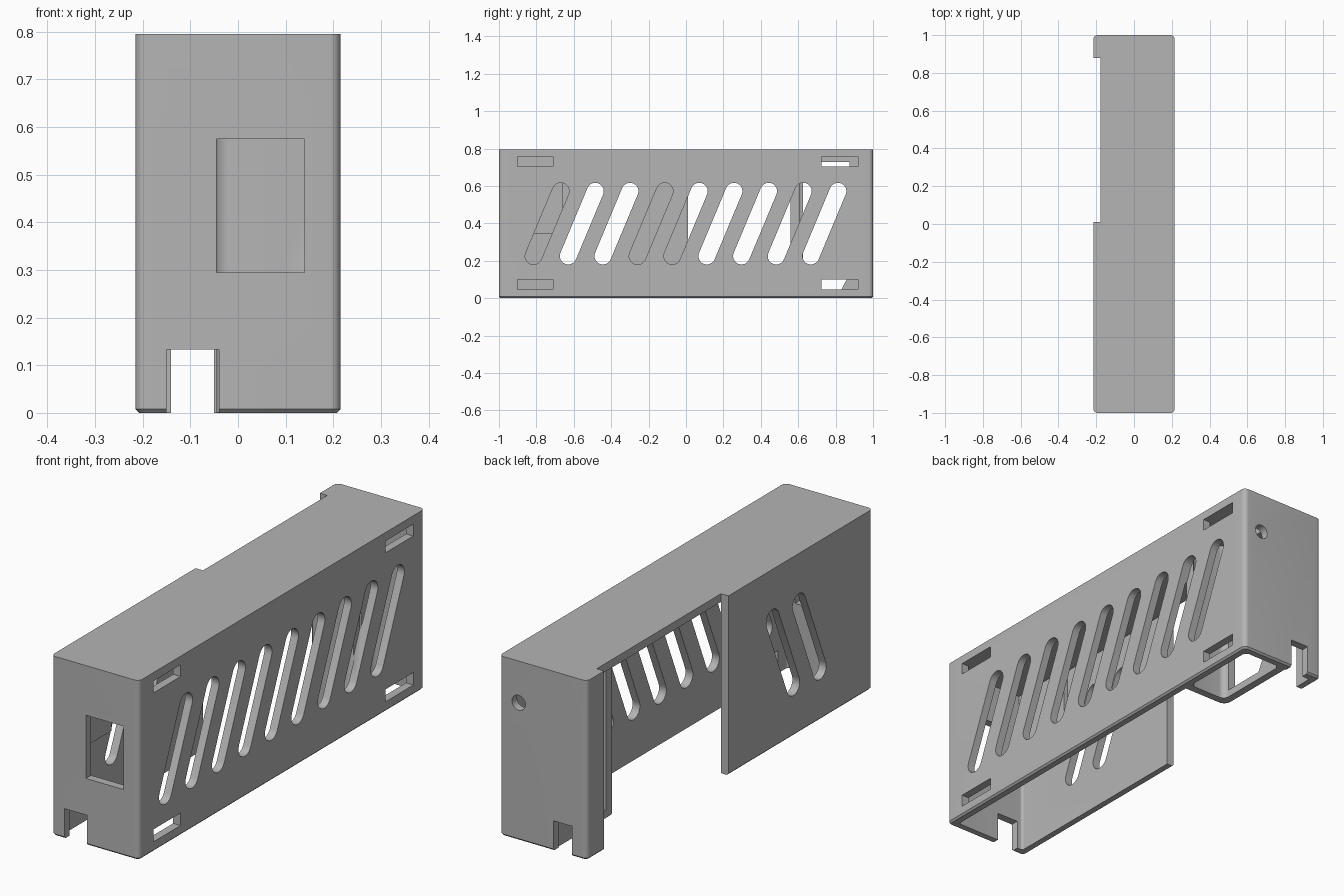
import bpy, bmesh, math
from mathutils import Vector

cube = bpy.data.objects.get("Cube")
if cube:
    bpy.data.objects.remove(cube, do_unlink=True)

gray = bpy.data.materials.new("matte_gray")
gray.use_nodes = True
color = (0.46, 0.46, 0.46, 1)
gray.diffuse_color = color
gray.node_tree.nodes["Principled BSDF"].inputs["Base Color"].default_value = color


def finish(bm, name):
    bmesh.ops.recalc_face_normals(bm, faces=bm.faces)
    mesh = bpy.data.meshes.new(name)
    bm.to_mesh(mesh)
    bm.free()
    mesh.materials.append(gray)
    obj = bpy.data.objects.new(name, mesh)
    bpy.context.collection.objects.link(obj)
    return obj


def box(name, x, y, z, radius=0, rounded=None, chamfer=0):
    """Box from ranges, with rounded upright edges and a chamfered bottom."""
    bm = bmesh.new()
    bmesh.ops.create_cube(bm, size=1)
    for v in bm.verts:
        v.co = Vector([r[0] if c < 0 else r[1] for c, r in zip(v.co, (x, y, z))])
    if radius:
        edges = [e for e in bm.edges
                 if abs(e.verts[0].co.z - e.verts[1].co.z) > 1e-4
                 and (rounded is None or rounded(e.verts[0].co))]
        bmesh.ops.bevel(bm, geom=edges, offset=radius, segments=8, profile=0.5,
                        affect='EDGES')
    if chamfer:
        edges = [e for e in bm.edges if all(v.co.z < z[0] + 1e-5 for v in e.verts)]
        bmesh.ops.bevel(bm, geom=edges, offset=chamfer, segments=1, affect='EDGES')
    return finish(bm, name)


def prism(name, outline, x0, x1):
    """Extrude a (y, z) outline along x."""
    bm = bmesh.new()
    face = bm.faces.new([bm.verts.new((x0, y, z)) for y, z in outline])
    result = bmesh.ops.extrude_face_region(bm, geom=[face])
    verts = [g for g in result["geom"] if isinstance(g, bmesh.types.BMVert)]
    bmesh.ops.translate(bm, verts=verts, vec=(x1 - x0, 0, 0))
    return finish(bm, name)


def combine(target, tool, operation='DIFFERENCE'):
    mod = target.modifiers.new("combine", 'BOOLEAN')
    mod.operation = operation
    mod.solver = 'EXACT'
    mod.object = tool
    bpy.context.view_layer.objects.active = target
    bpy.ops.object.modifier_apply(modifier=mod.name)
    bpy.data.objects.remove(tool, do_unlink=True)


W, H, T = 0.215, 0.795, 0.036
IX, IY, IZ = W - T, 1 - T, H - T

# Open-bottomed shell
cover = box("cover", (-W, W), (-1, 1), (0, H), 0.022, chamfer=0.008)
combine(cover, box("cavity", (-IX, IX), (-IY, IY), (-0.1, IZ), 0.012))

# Inner compartment at the back, with a large side opening
cell = box("compartment", (-0.045, IX + 0.01), (0.56, IY + 0.01), (0.001, IZ + 0.01),
           0.035, lambda c: c.x < 0 and c.y < 0.7)
combine(cell, box("compartment_cavity", (-0.01, IX), (0.595, IY), (-0.1, IZ), 0.028))
opening = [(0.625, 0.035), (0.825, 0.035), (0.875, 0.13), (0.875, 0.727), (0.625, 0.727)]
combine(cell, prism("compartment_opening", opening, -0.1, 0.03))
combine(cover, cell, 'UNION')

# Pad inside the right wall near the front
combine(cover, box("pad", (-IX - 0.01, -IX + 0.02), (-IY - 0.01, -0.66),
                   (0.345, IZ + 0.01)), 'UNION')

# Missing section of the right wall
combine(cover, box("side_gap", (-0.3, -IX + 0.0005), (0.01, 0.88), (-0.1, 1)))


def slot_outline(y, radius=0.045):
    low, high = Vector((y, 0.225)), Vector((y + 0.145, 0.572))
    d = high - low
    angle = math.atan2(d.y, d.x)
    points = []
    for center, start in ((high, angle - math.pi / 2), (low, angle + math.pi / 2)):
        for i in range(13):
            a = start + math.pi * i / 12
            points.append((center.x + radius * math.cos(a),
                           center.y + radius * math.sin(a)))
    return points


# Slanted vent slots: nine on the left wall, two on the right wall
for i in range(9):
    outline = slot_outline(-0.815 + 0.1853 * i)
    combine(cover, prism("vent", outline, IX - 0.006, 0.3))
    if i in (1, 2):
        combine(cover, prism("vent", outline, -0.3, -0.12))

# Strap slots in the corners of the left wall
for y in ((-0.90, -0.71), (0.725, 0.92)):
    for z in ((0.045, 0.10), (0.705, 0.757)):
        combine(cover, box("strap_slot", (IX - 0.006, 0.3), y, z))

# Front window and cable notches
combine(cover, box("front_window", (-0.045, 0.14), (-1.1, -0.9), (0.295, 0.575)))
combine(cover, box("front_notch", (-0.15, -0.04), (-1.1, -0.9), (-0.1, 0.133)))
combine(cover, box("back_notch", (-0.141, -0.05), (0.9, 1.1), (-0.1, 0.133)))

# Round hole in the back wall
bpy.ops.mesh.primitive_cylinder_add(vertices=32, radius=0.033, depth=0.2,
                                    location=(0.12, 1, 0.61),
                                    rotation=(math.pi / 2, 0, 0))
combine(cover, bpy.context.object)

# Smooth the rounded edges only
bpy.ops.object.select_all(action='DESELECT')
cover.select_set(True)
bpy.context.view_layer.objects.active = cover
bpy.ops.object.shade_smooth_by_angle(angle=math.radians(30))
